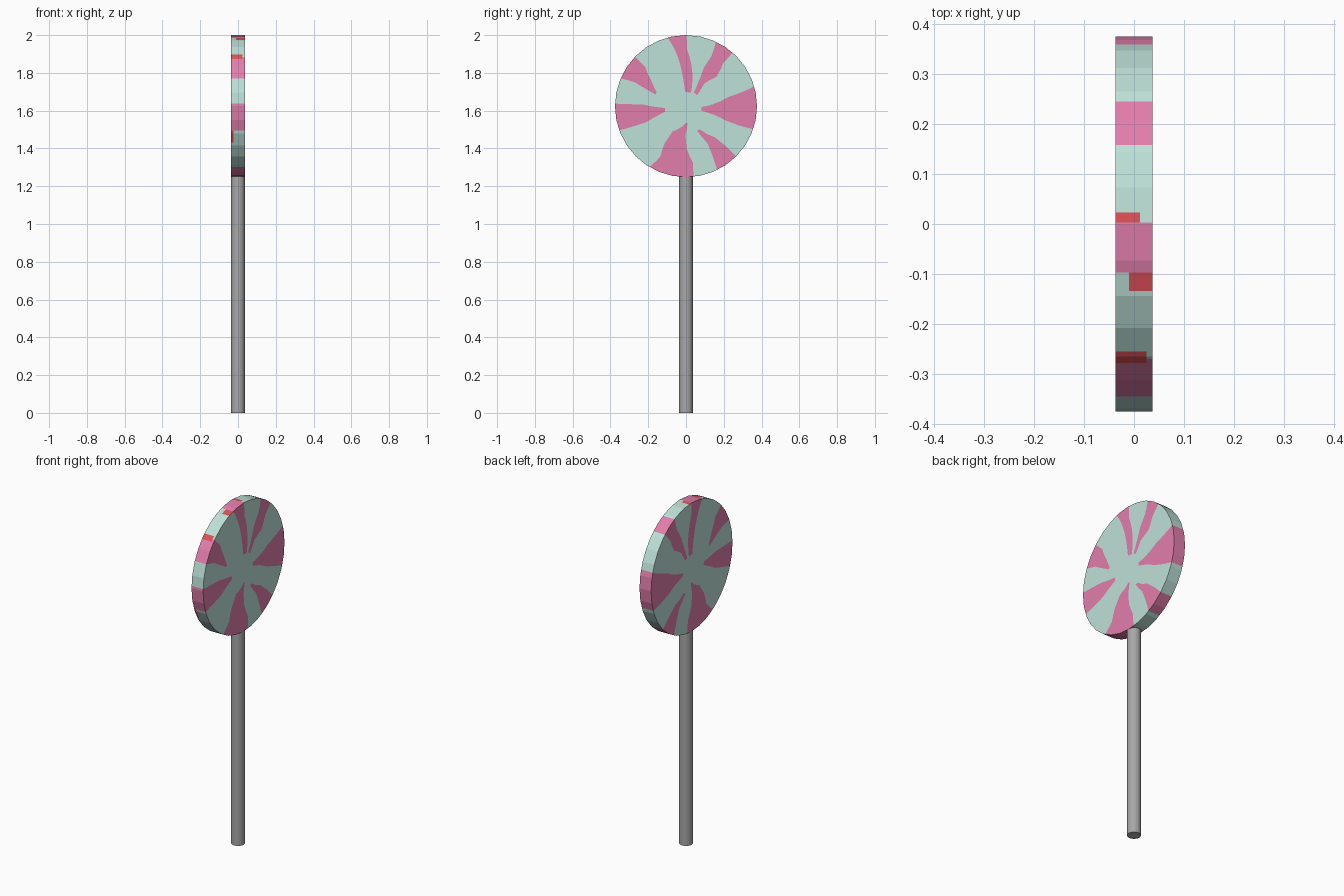
import bpy, bmesh, math

if "Cube" in bpy.data.objects:
    bpy.data.objects.remove(bpy.data.objects["Cube"])

R, HALF, CZ, SIDES = 0.376, 0.0375, 1.624, 32


def material(name, srgb):
    m = bpy.data.materials.new(name)
    lin = [((c / 255 + 0.055) / 1.055) ** 2.4 for c in srgb]
    m.diffuse_color = (*lin, 1)
    m.use_nodes = True
    m.node_tree.nodes["Principled BSDF"].inputs["Base Color"].default_value = m.diffuse_color
    return m


mint = material("mint", (190, 225, 216))
pink = material("pink", (226, 126, 172))
red = material("red", (222, 80, 88))
grey = material("stick_grey", (168, 168, 168))

# pink rays: rows of (radius, start angle, end angle), from the tip to the rim
RAYS = [
    [(.22, -16, -3), (.4, -17, 5), (.6, -20, 12), (.8, -20, 14), (1, -19, 16)],
    [(.22, 45, 60), (.4, 51, 63), (.6, 44, 65), (.8, 49, 63), (1, 49, 65)],
    [(.2, 70, 94), (.4, 77, 96), (.6, 83, 98), (.8, 89, 101), (1, 89.5, 105)],
    [(.46, 154, 159), (.6, 144, 157), (.8, 136, 155), (1, 136, 157)],
    [(.3, 185, 195), (.4, 182, 198), (.6, 178, 202), (1, 178, 200)],
    [(.24, 268, 275), (.4, 242, 269), (.6, 240, 271), (.8, 243, 277), (1, 239, 276)],
    [(.38, 294, 300), (.4, 295, 302), (.6, 300, 313), (.8, 298, 315), (1, 296, 315)],
]
# red patches on the rim: start angle, end angle, lowest x, highest x
PATCHES = [(86.5, 89.5, -1, .012), (105, 111, -.01, 1), (133, 138, -1, .025),
           (200, 211, -1, -.025)]
RINGS = [.2, .22, .24, .3, .38, .4, .46, .5, .6, .7, .8, .9, 1]
LEVELS = [-HALF, -.025, -.01, .012, .025, HALF]
START = RAYS[0][-1][1]


def lerp(pairs, v):
    if v <= pairs[0][0]:
        return pairs[0][1]
    for (a, p), (b, q) in zip(pairs, pairs[1:]):
        if v <= b:
            return p + (q - p) * (v - a) / (b - a)
    return pairs[-1][1]


def warp(r, phi):
    """Angle at radius r of the column that meets the rim at phi."""
    anchors = []
    for ray in RAYS:
        for k in (1, 2):
            anchors.append((ray[-1][k], lerp([(p[0], p[k]) for p in ray], r)))
    anchors.append((anchors[0][0] + 360, anchors[0][1] + 360))
    return lerp(anchors, phi)


def in_ray(phi, r):
    return any(y[-1][1] < phi < y[-1][2] and r > y[0][0] for y in RAYS)


# columns: the polygon corners plus every colour edge
cols = {(i * 360 / SIDES - START) % 360 + START for i in range(SIDES)}
cols |= {float(a) for ray in RAYS for a in ray[-1][1:]}
cols |= {float(a) for p in PATCHES for a in p[:2]}
cols = sorted(cols)
N = len(cols)
mids = [(a + b) / 2 for a, b in zip(cols, cols[1:] + [START + 360])]

bm = bmesh.new()


def ring(r, x):
    out = []
    for phi in cols:
        t = warp(r, phi)
        rad = r * R
        if r == 1:
            step = 360 / SIDES
            rad *= math.cos(math.pi / SIDES) / math.cos(math.radians(phi % step - step / 2))
        t = math.radians(t)
        out.append(bm.verts.new((x, rad * math.cos(t), CZ + rad * math.sin(t))))
    return out


def face(verts, index):
    bm.faces.new(verts).material_index = index


# candy rim
rims = [ring(1, x) for x in LEVELS]
for k in range(len(LEVELS) - 1):
    xm = (LEVELS[k] + LEVELS[k + 1]) / 2
    for i, m in enumerate(mids):
        j = (i + 1) % N
        is_red = any(a < m < b and lo < xm < hi for a, b, lo, hi in PATCHES)
        face((rims[k][i], rims[k][j], rims[k + 1][j], rims[k + 1][i]),
             2 if is_red else int(in_ray(m, 1)))

# candy faces, the same pattern on both sides
for x, outer in ((-HALF, rims[0]), (HALF, rims[-1])):
    rows = [ring(r, x) for r in RINGS[:-1]] + [outer]
    hub = bm.verts.new((x, 0, CZ))
    for i, m in enumerate(mids):
        j = (i + 1) % N
        face((hub, rows[0][i], rows[0][j]), 0)
        for k in range(len(rows) - 1):
            rm = (RINGS[k] + RINGS[k + 1]) / 2
            face((rows[k][i], rows[k][j], rows[k + 1][j], rows[k + 1][i]),
                 int(in_ray(m, rm)))
bmesh.ops.recalc_face_normals(bm, faces=bm.faces)
mesh = bpy.data.meshes.new("candy_disc")
bm.to_mesh(mesh)
bm.free()
for m in (mint, pink, red):
    mesh.materials.append(m)
bpy.context.collection.objects.link(bpy.data.objects.new("candy_disc", mesh))

# stick
bpy.ops.mesh.primitive_cylinder_add(vertices=32, radius=0.0365, depth=1.256,
                                    location=(0, 0, 0.628))
stick = bpy.context.object
stick.name = "stick"
stick.data.materials.append(grey)
